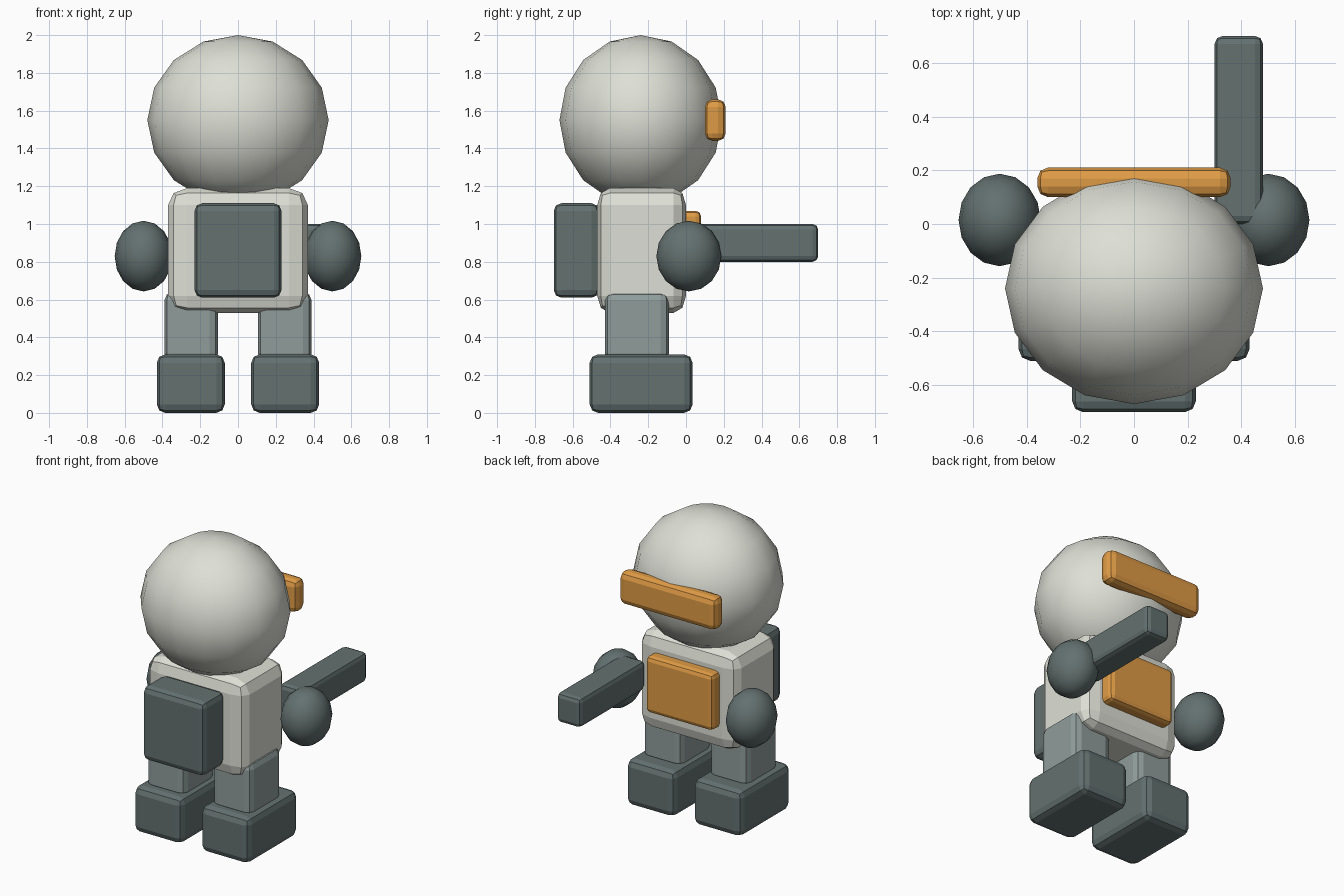
import bpy, bmesh
from mathutils import Vector

cube = bpy.data.objects.get("Cube")
if cube:
    bpy.data.objects.remove(cube, do_unlink=True)


def material(name, rgb):
    m = bpy.data.materials.new(name)
    m.use_nodes = True
    col = (*rgb, 1)
    m.diffuse_color = col
    bsdf = m.node_tree.nodes["Principled BSDF"]
    bsdf.inputs["Base Color"].default_value = col
    bsdf.inputs["Roughness"].default_value = 0.7
    return m


shell = material("off_white", (0.73, 0.74, 0.67))
dark = material("dark_slate", (0.125, 0.165, 0.162))
grey = material("mid_grey", (0.28, 0.34, 0.33))
amber = material("amber", (0.74, 0.33, 0.06))


def finish(name, bm, mat, smooth=False):
    mesh = bpy.data.meshes.new(name)
    for f in bm.faces:
        f.smooth = smooth
    bm.to_mesh(mesh)
    bm.free()
    mesh.materials.append(mat)
    ob = bpy.data.objects.new(name, mesh)
    bpy.context.collection.objects.link(ob)
    return ob


def box(name, lo, hi, bevel, mat, stretch=(1, 1, 1)):
    """Rounded block between two corners; stretch squashes the bevel per axis."""
    lo, hi = Vector(lo), Vector(hi)
    size = hi - lo
    bm = bmesh.new()
    bmesh.ops.create_cube(bm, size=1)
    bmesh.ops.scale(bm, vec=[s / k for s, k in zip(size, stretch)], verts=bm.verts)
    bmesh.ops.bevel(bm, geom=bm.edges[:], offset=bevel, segments=2,
                    profile=0.5, affect='EDGES')
    bmesh.ops.scale(bm, vec=stretch, verts=bm.verts)
    bmesh.ops.translate(bm, vec=(lo + hi) / 2, verts=bm.verts)
    return finish(name, bm, mat)


def ball(name, centre, radii, mat):
    bm = bmesh.new()
    bmesh.ops.create_uvsphere(bm, u_segments=16, v_segments=8, radius=1)
    bmesh.ops.scale(bm, vec=radii, verts=bm.verts)
    bmesh.ops.translate(bm, vec=centre, verts=bm.verts)
    return finish(name, bm, mat, smooth=True)


# Head and visor
ball("head", (0, -0.24, 1.55), (0.48, 0.43, 0.45), shell)
box("visor", (-0.36, 0.10, 1.44), (0.36, 0.21, 1.66), 0.04, amber)

# Body, chest panel and backpack
box("torso", (-0.37, -0.47, 0.53), (0.37, 0.0, 1.19), 0.1, shell, (1, 0.65, 0.9))
box("chest_panel", (-0.25, -0.04, 0.69), (0.25, 0.08, 1.07), 0.03, amber)
box("backpack", (-0.23, -0.70, 0.61), (0.23, -0.46, 1.11), 0.04, dark)

# Outstretched arm
box("left_arm", (0.30, 0.0, 0.80), (0.48, 0.70, 1.0), 0.03, dark)

# Paired hands, legs and feet
for side, s in (("left", 1), ("right", -1)):
    ball(f"{side}_hand", (s * 0.5, 0.015, 0.83), (0.153, 0.172, 0.187), dark)
    for part, x0, x1, y0, y1, z0, z1, mat in (
            ("leg", 0.105, 0.39, -0.43, -0.09, 0.27, 0.64, grey),
            ("foot", 0.07, 0.43, -0.51, 0.035, 0.0, 0.31, dark)):
        a, b = sorted((s * x0, s * x1))
        box(f"{side}_{part}", (a, y0, z0), (b, y1, z1), 0.045, mat)
